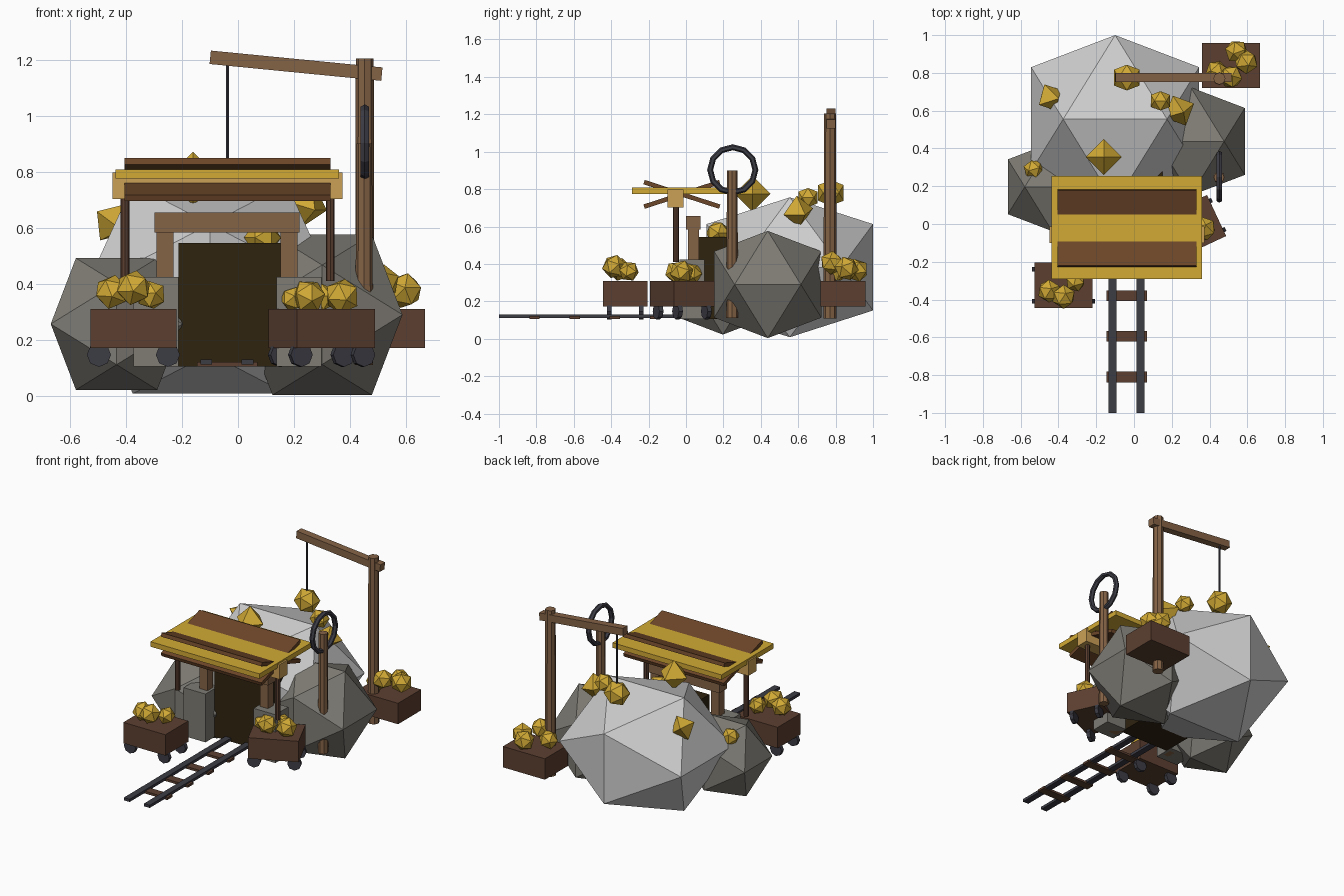
import bpy, bmesh, math, random
from mathutils import Vector, Matrix, Euler

random.seed(4)
if "Cube" in bpy.data.objects:
    bpy.data.objects.remove(bpy.data.objects["Cube"])


def material(name, rgb):
    m = bpy.data.materials.new(name)
    m.use_nodes = True
    m.diffuse_color = (*rgb, 1)
    m.node_tree.nodes["Principled BSDF"].inputs["Base Color"].default_value = (*rgb, 1)
    return m


PALE = material("pale rock", (.62, .62, .62))
ROCK = material("dark rock", (.21, .2, .175))
GOLD = material("gold", (.64, .4, .035))
TAN = material("tan timber", (.6, .35, .09))
WOOD = material("light wood", (.235, .125, .062))
BOARD = material("roof board brown", (.15, .062, .022))
BROWN = material("dark brown wood", (.107, .05, .03))
SHADE = material("tunnel darkness", (.028, .017, .005))
METAL = material("dark metal", (.045, .045, .06))


def finish(name, bm, mat, loc=(0, 0, 0), rot=(0, 0, 0), parent=None):
    bmesh.ops.recalc_face_normals(bm, faces=bm.faces)
    me = bpy.data.meshes.new(name)
    bm.to_mesh(me)
    bm.free()
    me.materials.append(mat)
    ob = bpy.data.objects.new(name, me)
    bpy.context.collection.objects.link(ob)
    ob.location, ob.rotation_euler, ob.parent = loc, rot, parent
    return ob


def box(name, mat, size, loc, rot=(0, 0, 0), parent=None):
    bm = bmesh.new()
    bmesh.ops.create_cube(bm, size=1)
    bmesh.ops.scale(bm, vec=size, verts=bm.verts)
    return finish(name, bm, mat, loc, rot, parent)


def span(name, mat, x, y, z):
    """Box given by its extent along each axis."""
    return box(name, mat, [b - a for a, b in (x, y, z)], [(a + b) / 2 for a, b in (x, y, z)])


def rod(name, mat, r1, r2, length, loc, rot=(0, 0, 0), sides=8, parent=None):
    bm = bmesh.new()
    bmesh.ops.create_cone(bm, cap_ends=True, segments=sides, radius1=r1, radius2=r2, depth=length)
    return finish(name, bm, mat, loc, rot, parent)


def hull(name, mat, points, loc, rot, scale, parent=None):
    bm = bmesh.new()
    for p in points:
        bm.verts.new([a * b for a, b in zip(p, scale)])
    bmesh.ops.convex_hull(bm, input=bm.verts)
    return finish(name, bm, mat, loc, rot, parent)


def boulder(name, mat, radius, loc, rot=(0, 0, 0), squash=1, parent=None):
    """Twenty-sided stone with an edge along x on top."""
    phi = (1 + math.sqrt(5)) / 2
    pts = []
    for a in (-1, 1):
        for b in (-phi, phi):
            pts += [Vector(p).normalized() for p in ((a, 0, b), (0, b, a), (b, a, 0))]
    return hull(name, mat, pts, loc, rot, (radius, radius, radius * squash), parent)


def crystal(name, radius, loc, rot=(0, 0, 0)):
    pts = [Vector([s if i == k else 0 for i in range(3)]) for k in range(3) for s in (-1, 1)]
    return hull(name, GOLD, pts, loc, rot, (radius,) * 3)


# Boulders of the hill
boulder("hill_boulder", PALE, .523, (-.1, .555, .382), squash=.84)
boulder("left_boulder", ROCK, .337, (.3, .437, .29))
boulder("right_boulder", ROCK, .276, (-.433, .197, .257))

# Tunnel mouth with its timber frame and stone footings
span("tunnel_mouth", SHADE, (-.2125, .152), (.06, .32), (.105, .545))
span("door_lintel", WOOD, (-.298, .22), (0, .078), (.583, .655))
for side, px, bx in (("right", -.26, -.293), ("left", .182, .218)):
    span(side + "_door_post", WOOD, (px - .03, px + .03), (.01, .07), (.105, .584))
    span(side + "_stone_footing", ROCK, (bx - .08, bx + .08), (-.035, .1), (.105, .424))

# Canopy: flat roof, ridge beam, crossed boards and hanging posts
span("canopy_roof", GOLD, (-.437, .36), (-.29, .254), (.775, .808))
span("canopy_beam", TAN, (-.447, .372), (-.1, -.013), (.702, .798))
for i, tilt in enumerate((-1, 1)):
    box("canopy_board_%d" % i, BOARD, (.735, .425, .024), (-.037, -.022, .772),
        (tilt * math.radians(18), 0, 0))
for i, x in enumerate((-.403, .329)):
    rod("canopy_post_%d" % i, BROWN, .016, .016, .3, (x, -.054, .56))

# Track
for i, x in enumerate((-.113, .034)):
    span("rail_%d" % i, METAL, (x - .021, x + .021), (-1, .06), (.112, .13))
for i in range(4):
    y = -.81 + i * .215
    span("sleeper_%d" % i, BROWN, (-.146, .07), (y - .028, y + .028), (.106, .121))


# Ore carts, each with nuggets placed in the cart's own frame
def cart(name, x, y, turn, nuggets, wheels=True):
    body = box(name + "_body", BROWN, (.307, .24, .138), (x, y, .241), (0, 0, turn))
    if wheels:
        for sx in (-1, 1):
            for sy in (-1, 1):
                rod(name + "_wheel", METAL, .043, .043, .024, (sx * .123, sy * .085, -.094),
                    (math.pi / 2, 0, 0), parent=body)
    for nx, ny, nz, r in nuggets:
        spin = [random.uniform(-.5, .5) for _ in range(3)]
        boulder(name + "_nugget", GOLD, r, (nx, ny, nz), spin, parent=body)


cart("right_cart", -.373, -.325, 0, (
    (-.077, -.03, .13, .063), (0, -.06, .145, .065), (.063, .02, .12, .055)))
cart("left_cart", .298, -.02, math.radians(25), (
    (-.055, -.01, .115, .062), (.065, -.035, .115, .065), (.02, .05, .11, .055),
    (-.1, .03, .105, .045)))
cart("rear_cart", .513, .839, 0, (
    (.03, .075, .125, .064), (.08, .02, .135, .066), (-.075, -.03, .12, .06),
    (0, -.06, .165, .064)), wheels=False)

# Crane with its hanging nugget
rod("crane_mast", WOOD, .035, .032, 1.095, (.452, .77, .657))
box("crane_arm", WOOD, (.615, .048, .048), (.207, .775, 1.178), (0, math.radians(5.6), 0))
rod("crane_rope", METAL, .006, .006, .37, (-.038, .775, 1.01), sides=6)
boulder("hanging_nugget", GOLD, .08, (-.038, .775, .78))

# Signal post with an iron ring
rod("ring_post", WOOD, .032, .028, .79, (.45, .247, .505))
ring = bmesh.new()
steps, sides = 12, 6
loops = []
for i in range(steps):
    turn = Matrix.Rotation(math.tau * i / steps, 3, "X")
    loops.append([ring.verts.new(turn @ Vector((.017 * math.sin(math.tau * j / sides),
                                                0, .121 + .016 * math.cos(math.tau * j / sides))))
                  for j in range(sides)])
for i in range(steps):
    a, b = loops[i], loops[(i + 1) % steps]
    for j in range(sides):
        k = (j + 1) % sides
        ring.faces.new((a[j], a[k], b[k], b[j]))
finish("iron_ring", ring, METAL, (.452, .25, .903))

# Gold growing out of the hill
crystal("top_crystal", .096, (-.16, .355, .775))
crystal("right_crystal", .08, (-.445, .67, .62), (.4, .5, .6))
crystal("left_crystal", .088, (.24, .6, .68), (.2, .2, .45))
for i, (x, y, z, r) in enumerate(((.14, .652, .755, .06), (-.53, .29, .44, .056),
                                  (.0875, .17, .565, .066))):
    boulder("hill_nugget_%d" % i, GOLD, r, (x, y, z), (0, 0, .3 * i))
